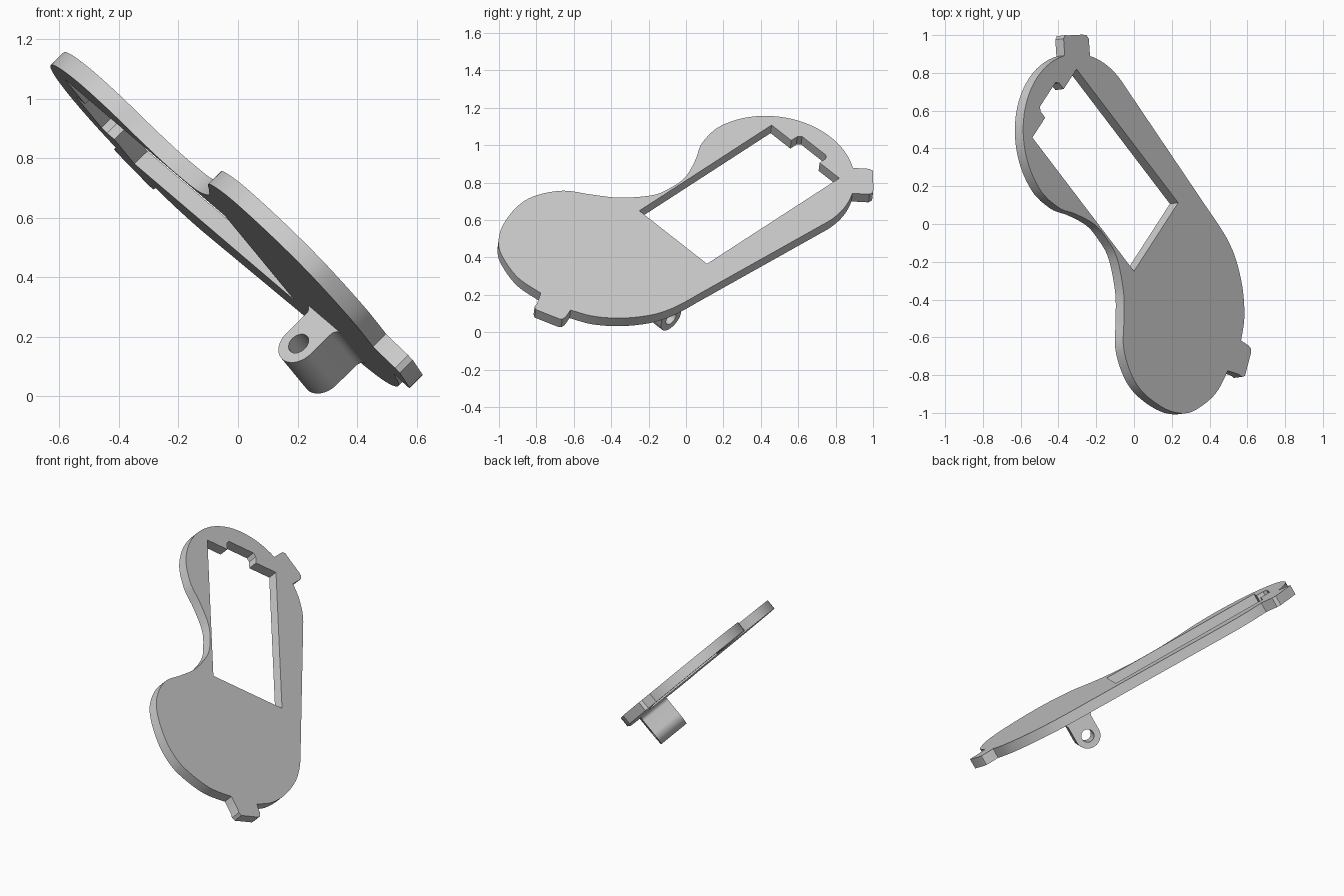
import bpy
from math import cos, sin, radians
from mathutils import Vector, Matrix

cube = bpy.data.objects.get("Cube")
if cube:
    bpy.data.objects.remove(cube, do_unlink=True)

grey = bpy.data.materials.new("light_grey")
grey.use_nodes = True
grey.diffuse_color = (0.6, 0.6, 0.6, 1)
grey.node_tree.nodes["Principled BSDF"].inputs["Base Color"].default_value = grey.diffuse_color

# Tilted frame of the plate: long axis, cross axis, upward normal
ORIGIN = Vector((-0.152, 0.285, 0.737))
LONG = Vector((0.54, -0.71, -0.46)).normalized()
CROSS = Vector((0.454, 0.695, -0.55))
NORMAL = LONG.cross(CROSS).normalized()
CROSS = NORMAL.cross(LONG)
THICK = 0.062


def arc(cx, cy, r, start, end, steps=32):
    angles = [radians(start + (end - start) * i / steps) for i in range(steps + 1)]
    return [(cx + r * cos(a), cy + r * sin(a)) for a in angles]


def smooth_path(points, steps=6):
    """Catmull-Rom path through the points."""
    p = [Vector(q) for q in [points[0], *points, points[-1]]]
    path = []
    for a, b, c, d in zip(p, p[1:], p[2:], p[3:]):
        for i in range(steps):
            t = i / steps
            path.append((b * 2 + (c - a) * t + (a * 2 - b * 5 + c * 4 - d) * t ** 2
                         + (b * 3 - a - c * 3 + d) * t ** 3) / 2)
    return path + [p[-1]]


def extruded(name, loops, depth, axes, centre):
    """Filled profile (outline plus holes) extruded evenly about a centre."""
    curve = bpy.data.curves.new(name, "CURVE")
    curve.dimensions = "2D"
    curve.fill_mode = "BOTH"
    curve.extrude = depth / 2
    for loop in loops:
        spline = curve.splines.new("POLY")
        spline.points.add(len(loop) - 1)
        for point, (x, y) in zip(spline.points, loop):
            point.co = (x, y, 0, 1)
        spline.use_cyclic_u = True
    obj = bpy.data.objects.new(name, curve)
    bpy.context.collection.objects.link(obj)
    x, y = axes
    obj.matrix_world = Matrix.Translation(centre) @ Matrix((x, y, x.cross(y))).transposed().to_4x4()
    bpy.ops.object.select_all(action="DESELECT")
    obj.select_set(True)
    bpy.context.view_layer.objects.active = obj
    bpy.ops.object.convert(target="MESH")
    obj = bpy.context.object
    bpy.ops.object.mode_set(mode="EDIT")
    bpy.ops.mesh.select_all(action="SELECT")
    bpy.ops.mesh.remove_doubles(threshold=0.0005)
    bpy.ops.mesh.normals_make_consistent(inside=False)
    bpy.ops.object.mode_set(mode="OBJECT")
    bpy.ops.object.shade_smooth_by_angle(angle=radians(30))
    obj.data.materials.clear()
    obj.data.materials.append(grey)
    return obj


# Plate outline: round head, narrow neck, broad lobe, two locating tabs
head = (-0.24, 0.01, 0.441)
head_tab = [(-0.54, 0.448), (-0.565, 0.45), (-0.588, 0.43), (-0.66, 0.352),
            (-0.678, 0.335), (-0.674, 0.313)]
neck_and_lobe = smooth_path([
    (-0.2, -0.425), (-0.1, -0.395), (0, -0.335), (0.13, -0.279), (0.24, -0.272),
    (0.36, -0.294), (0.51, -0.394), (0.61, -0.506), (0.71, -0.628), (0.85, -0.696),
    (0.98, -0.702), (1.14, -0.652), (1.25, -0.575), (1.31, -0.482), (1.355, -0.32),
    (1.342, -0.16)])
lobe_tab = [(1.415, -0.115), (1.438, -0.11), (1.45, -0.09), (1.402, 0.04),
            (1.39, 0.053), (1.367, 0.054)]
lobe_side = smooth_path([(1.308, 0.033), (1.247, 0.144), (1.141, 0.251), (1.01, 0.333),
                         (0.9, 0.37), (0.8, 0.384), (0.7, 0.39)])
outline = (arc(*head, 88, 122, 10) + head_tab + arc(*head, 147, 268)
           + neck_and_lobe + lobe_tab + lobe_side)

# Rectangular window with a chamfered notch in one end
half_notch = [(-0.5, 0.108), (-0.545, 0.108), (-0.566, 0.092)]
window = [(0.5, 0.258), (-0.5, 0.258), *half_notch,
          *[(x, -y) for x, y in reversed(half_notch)], (-0.5, -0.258), (0.5, -0.258)]
extruded("plate", [outline, window], THICK, (LONG, CROSS), ORIGIN - NORMAL * THICK / 2)

# Pivot lug under the plate: round end, filleted foot, through hole
R, FILLET, RISE = 0.076, 0.028, 0.12
right_foot = arc(R + FILLET, RISE - FILLET, FILLET, 180, 90, 6)
left_foot = [(-x, y) for x, y in reversed(right_foot)]
top = RISE + 0.004
lug = (arc(0, 0, R, 180, 360) + right_foot
       + [(R + FILLET, top), (-R - FILLET, top)] + left_foot)
extruded("pivot_lug", [lug, arc(0, 0, 0.038, 0, 348.75, 31)], 0.19, (LONG, NORMAL),
         ORIGIN + LONG * 0.8 + CROSS * 0.215 - NORMAL * (THICK + RISE))
